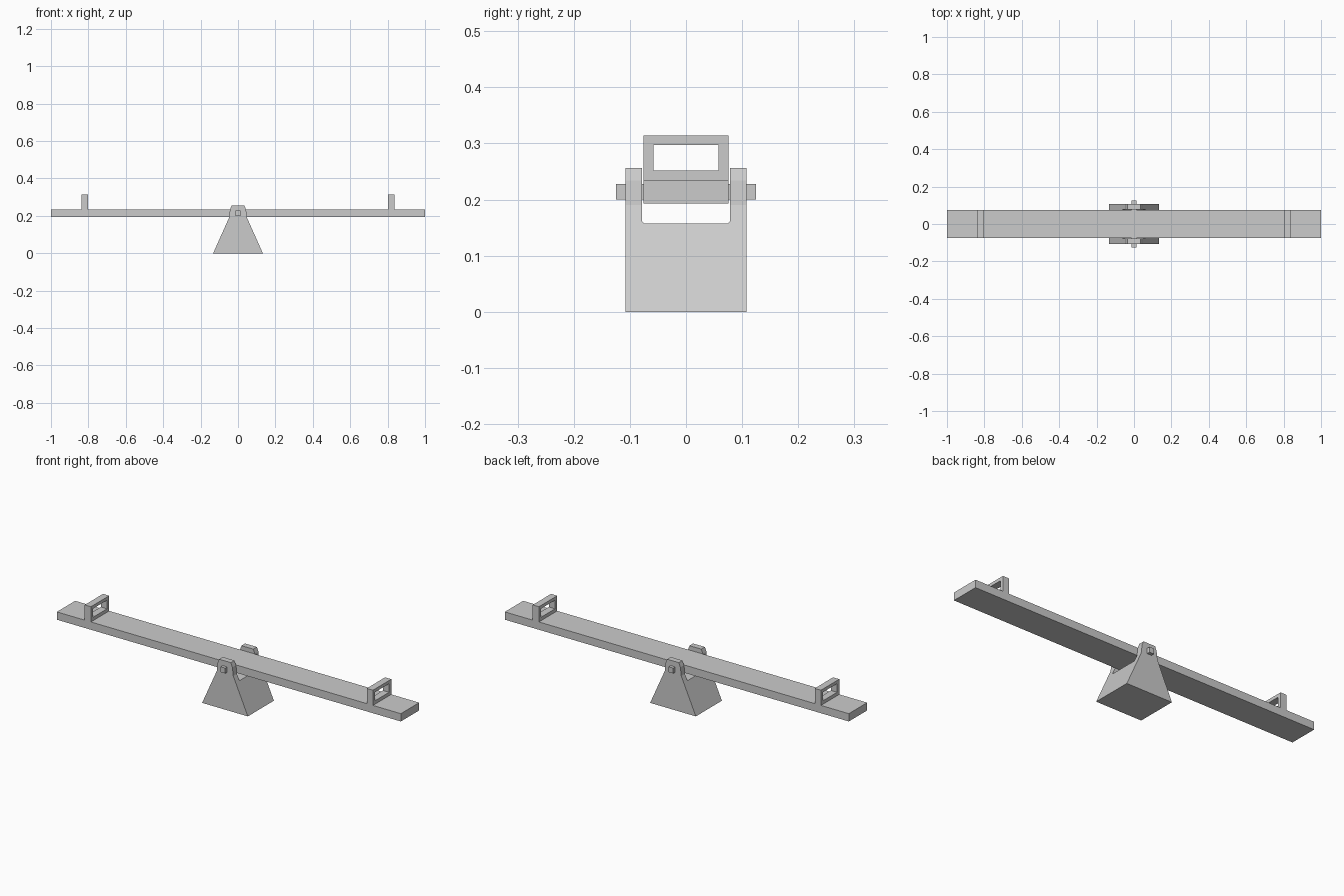
import bpy

if "Cube" in bpy.data.objects:
    bpy.data.objects.remove(bpy.data.objects["Cube"])


def prism(name, outline, place, a, b):
    """Solid made by sweeping a 2D outline from a to b; place maps (u, v, depth) to xyz."""
    n = len(outline)
    verts = [place(u, v, d) for d in (a, b) for u, v in outline]
    faces = [tuple(range(n))[::-1], tuple(range(n, 2 * n))]
    faces += [(i, (i + 1) % n, n + (i + 1) % n, n + i) for i in range(n)]
    mesh = bpy.data.meshes.new(name)
    mesh.from_pydata(verts, [], faces)
    obj = bpy.data.objects.new(name, mesh)
    bpy.context.collection.objects.link(obj)
    # make normals consistent for the booleans
    bpy.context.view_layer.objects.active = obj
    bpy.ops.object.mode_set(mode='EDIT')
    bpy.ops.mesh.select_all(action='SELECT')
    bpy.ops.mesh.normals_make_consistent(inside=False)
    bpy.ops.object.mode_set(mode='OBJECT')
    return obj


def box(name, x, y, z):
    outline = [(y[0], z[0]), (y[1], z[0]), (y[1], z[1]), (y[0], z[1])]
    return prism(name, outline, along_x, *x)


def along_x(u, v, d):
    return (d, u, v)


def along_y(u, v, d):
    return (u, d, v)


def cut(obj, cutter):
    mod = obj.modifiers.new("cut", 'BOOLEAN')
    mod.operation = 'DIFFERENCE'
    mod.solver = 'EXACT'
    mod.object = cutter
    bpy.context.view_layer.objects.active = obj
    bpy.ops.object.modifier_apply(modifier=mod.name)
    bpy.data.objects.remove(cutter)


# plank
W = 0.076
box("plank", (-1, 1), (-W, W), (0.193, 0.234))

# handles: upright rectangular frames near both ends
for side, x in (("left", (-0.838, -0.802)), ("right", (0.802, 0.838))):
    handle = box(side + "_handle", x, (-W, W), (0.234, 0.314))
    cut(handle, box("hole", (x[0] - 0.1, x[1] + 0.1), (-0.058, 0.058), (0.252, 0.297)))

# base: flared wedge with a slot for the plank
half = [(0.133, 0), (0.048, 0.19), (0.043, 0.234), (0.034, 0.256)]
outline = half + [(-x, z) for x, z in reversed(half)]
base = prism("base", outline, along_y, -0.108, 0.108)
slot = [(-0.078, 0.4), (-0.078, 0.161), (-0.074, 0.157),
        (0.074, 0.157), (0.078, 0.161), (0.078, 0.4)]
cut(base, prism("slot", slot, along_x, -0.5, 0.5))

# square axle through the posts and plank
box("axle", (-0.013, 0.013), (-0.125, 0.125), (0.2, 0.228))
